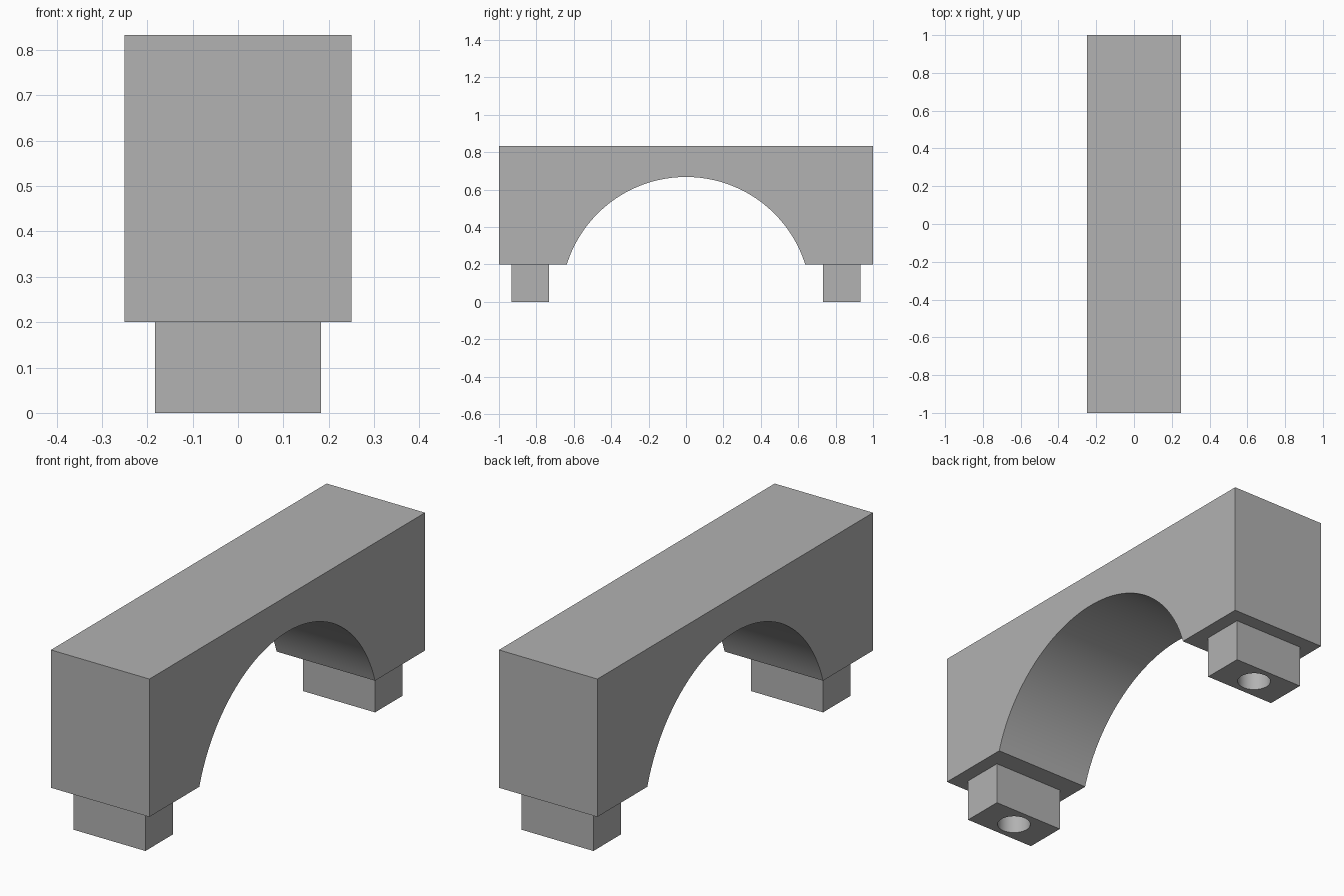
import bpy
import bmesh
from math import asin, cos, sin, pi
from mathutils import Vector

cube = bpy.data.objects.get("Cube")
if cube:
    bpy.data.objects.remove(cube, do_unlink=True)

# Overall sizes
HALF_WIDTH, HALF_LENGTH = 0.25, 1.0
BASE, TOP = 0.2, 0.833
ARCH_RADIUS = 0.668
FOOT_HALF_X, FOOT_HALF_Y, FOOT_Y = 0.183, 0.1, 0.833
HOLE_RADIUS = 0.073

grey = bpy.data.materials.new("plain grey")
grey.use_nodes = True
colour = (0.445, 0.445, 0.445, 1)
grey.diffuse_color = colour
grey.node_tree.nodes["Principled BSDF"].inputs["Base Color"].default_value = colour


def extrude_outline(name, loops, direction):
    """Fill closed outlines (inner ones become holes) and extrude to a solid."""
    bm = bmesh.new()
    edges = []
    for loop in loops:
        verts = [bm.verts.new(p) for p in loop]
        edges += [bm.edges.new((a, b)) for a, b in zip(verts, verts[1:] + verts[:1])]
    bmesh.ops.triangle_fill(bm, edges=edges, use_beauty=True)
    result = bmesh.ops.extrude_face_region(bm, geom=bm.faces[:], use_keep_orig=True)
    moved = [v for v in result["geom"] if isinstance(v, bmesh.types.BMVert)]
    bmesh.ops.translate(bm, verts=moved, vec=Vector(direction))
    bmesh.ops.recalc_face_normals(bm, faces=bm.faces[:])
    bmesh.ops.dissolve_limit(bm, angle_limit=0.001, verts=bm.verts[:], edges=bm.edges[:])
    mesh = bpy.data.meshes.new(name)
    bm.to_mesh(mesh)
    bm.free()
    mesh.materials.append(grey)
    obj = bpy.data.objects.new(name, mesh)
    bpy.context.collection.objects.link(obj)
    bpy.ops.object.select_all(action="DESELECT")
    obj.select_set(True)
    bpy.context.view_layer.objects.active = obj
    bpy.ops.object.shade_smooth_by_angle(angle=pi / 6)
    return obj


# Arched body: block outline with a circular arch cut from its underside
start = asin(BASE / ARCH_RADIUS)
steps = 64
angles = [start + (pi - 2 * start) * i / steps for i in range(steps + 1)]
outline = [(-HALF_LENGTH, BASE), (-HALF_LENGTH, TOP), (HALF_LENGTH, TOP), (HALF_LENGTH, BASE)]
outline += [(ARCH_RADIUS * cos(a), ARCH_RADIUS * sin(a)) for a in angles]
extrude_outline("arched_body", [[(-HALF_WIDTH, y, z) for y, z in outline]],
                (2 * HALF_WIDTH, 0, 0))

# Feet: rectangular blocks with a round socket opening downward
for name, side in (("front_foot", -1), ("back_foot", 1)):
    centre = side * FOOT_Y
    block = [(sx * FOOT_HALF_X, centre + sy * FOOT_HALF_Y, 0)
             for sx, sy in ((-1, -1), (1, -1), (1, 1), (-1, 1))]
    socket = [(HOLE_RADIUS * cos(2 * pi * i / 48),
               centre + HOLE_RADIUS * sin(2 * pi * i / 48), 0) for i in range(48)]
    extrude_outline(name, [block, socket], (0, 0, BASE))
